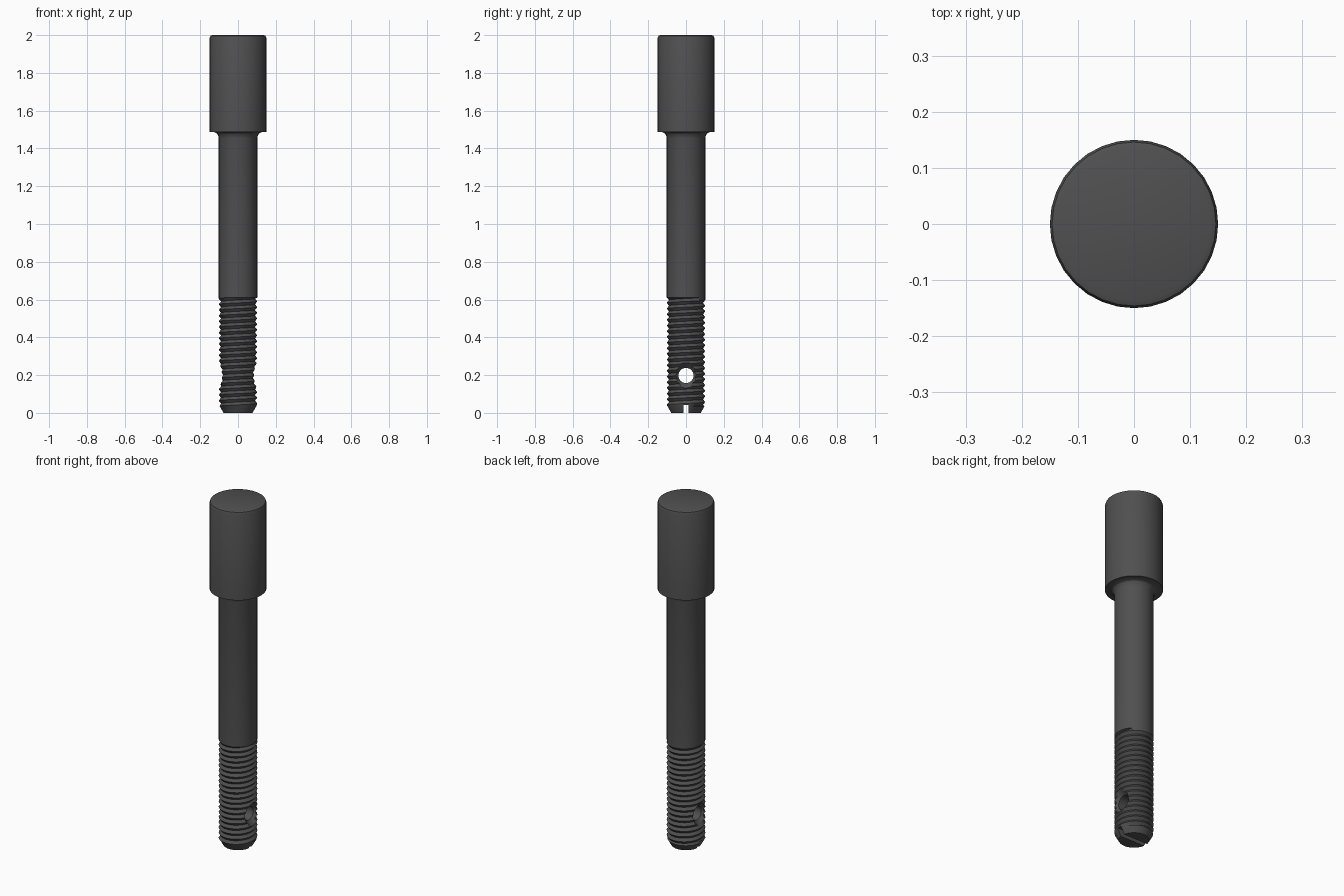
import bpy, bmesh
from math import sin, cos, pi
from mathutils import Matrix

if "Cube" in bpy.data.objects:
    bpy.data.objects.remove(bpy.data.objects["Cube"])

SIDES = 32


def skin(name, rows, matrix=Matrix()):
    """Close a stack of rows into a solid; each row maps a turn (0..1) to (radius, z)."""
    bm = bmesh.new()

    def ring(row):
        out = []
        for j in range(SIDES + 1):
            r, z = row(j / SIDES)
            a = 2 * pi * j / SIDES
            out.append(bm.verts.new((r * cos(a), r * sin(a), z)))
        return out

    rings = [ring(row) for row in rows]
    for lo, hi in zip(rings, rings[1:]):
        for j in range(SIDES):
            bm.faces.new((lo[j], lo[j + 1], hi[j + 1], hi[j]))
    bmesh.ops.remove_doubles(bm, verts=bm.verts, dist=1e-5)
    bmesh.ops.holes_fill(bm, edges=[e for e in bm.edges if e.is_boundary], sides=0)
    bmesh.ops.recalc_face_normals(bm, faces=bm.faces)
    bm.transform(matrix)
    mesh = bpy.data.meshes.new(name)
    bm.to_mesh(mesh)
    bm.free()
    ob = bpy.data.objects.new(name, mesh)
    bpy.context.collection.objects.link(ob)
    return ob


def flat(r, z):
    return lambda t: (r, z)


# Helical thread rows, flattened at both ends of the threaded length
Z0, Z1, PITCH, ROOT, CREST = 0.035, 0.61, 0.03, 0.09, 0.102


def thread(i):
    def row(t):
        z = Z0 + (i / 2 + t) * PITCH
        if z <= Z0 + 0.002:
            return 0.098, Z0
        if z >= Z1 - 0.002:
            return CREST, Z1
        return (CREST if i % 2 else ROOT), z
    return row


# Bolt: chamfered tip, thread, plain shank, fillet and rounded head
rows = [flat(0.078, 0)]
rows += [thread(i) for i in range(-3, int(2 * (Z1 - Z0) / PITCH) + 4)]
rows += [flat(r, z) for r, z in [
    (CREST, 1.455), (0.105, 1.468), (0.112, 1.479), (0.125, 1.486),
    (0.15, 1.486), (0.15, 1.985), (0.146, 1.996), (0.136, 2.0)]]
bolt = skin("bolt", rows)

# Countersunk cross hole along x
hole = skin("hole_cutter",
            [flat(r, z) for r, z in [(0.09, -0.12), (0.04, -0.07), (0.04, 0.07), (0.09, 0.12)]],
            Matrix.Translation((0, 0, 0.198)) @ Matrix.Rotation(pi / 2, 4, 'Y'))

# Screwdriver slot across the tip
bpy.ops.mesh.primitive_cube_add(size=1)
slot = bpy.context.object
slot.name = "slot_cutter"
slot.data.transform(Matrix.Diagonal((0.4, 0.026, 0.084, 1)))

for cutter in (hole, slot):
    cutter.hide_render = True
    mod = bolt.modifiers.new("cut", 'BOOLEAN')
    mod.operation = 'DIFFERENCE'
    mod.solver = 'EXACT'
    mod.object = cutter

# Bake the cuts, then smooth
bpy.ops.object.select_all(action='DESELECT')
bpy.context.view_layer.objects.active = bolt
bolt.select_set(True)
for mod in list(bolt.modifiers):
    bpy.ops.object.modifier_apply(modifier=mod.name)
for cutter in (hole, slot):
    bpy.data.objects.remove(cutter)
bpy.ops.object.shade_smooth_by_angle(angle=0.5)

# Dark steel
steel = bpy.data.materials.new("dark_steel")
steel.diffuse_color = (0.08, 0.08, 0.08, 1)
steel.use_nodes = True
steel.node_tree.nodes["Principled BSDF"].inputs["Base Color"].default_value = steel.diffuse_color
bolt.data.materials.clear()
bolt.data.materials.append(steel)
